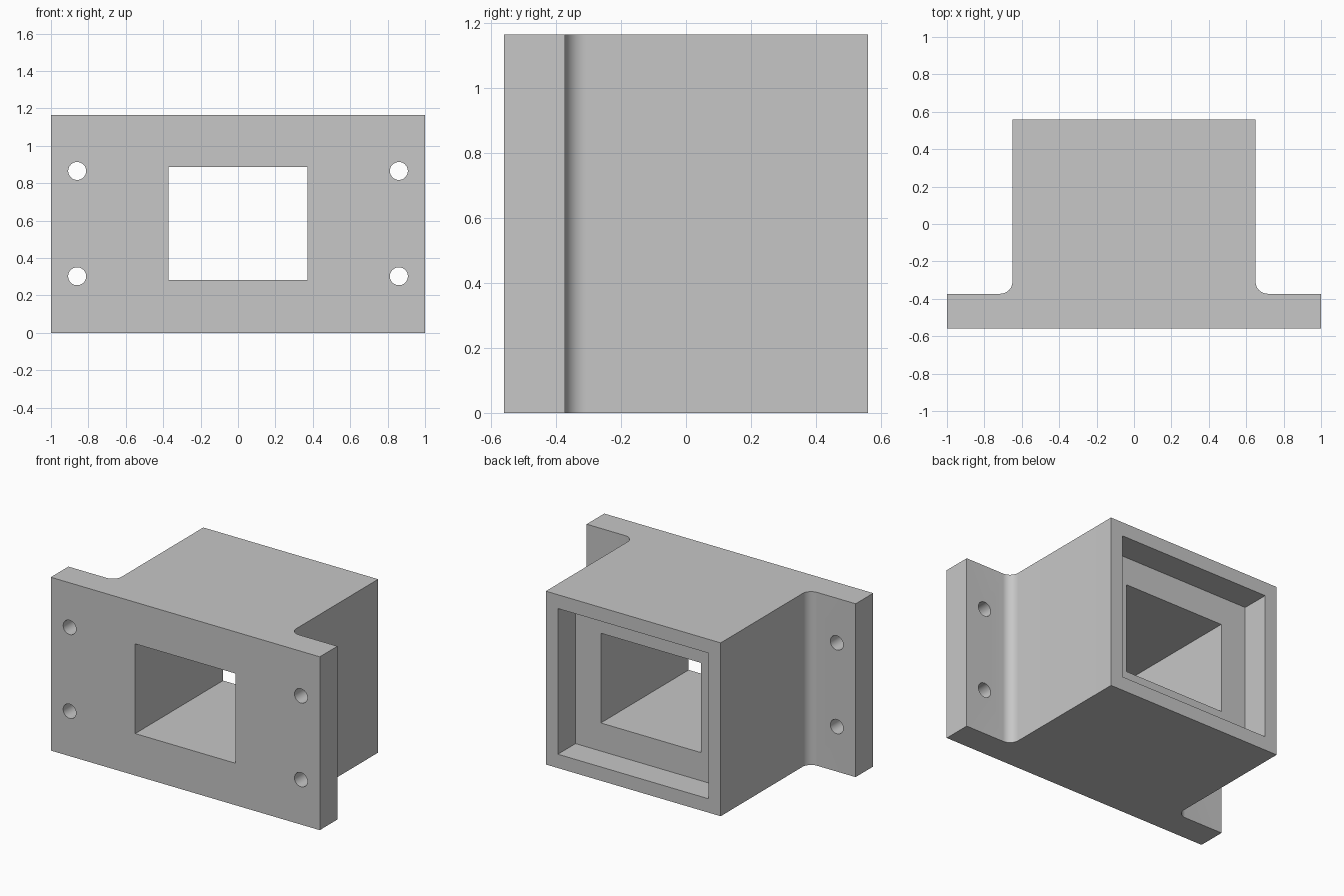
import bpy
import bmesh
from math import cos, sin, pi, radians
from mathutils import Matrix

cube = bpy.data.objects.get("Cube")
if cube:
    bpy.data.objects.remove(cube, do_unlink=True)

HEIGHT = 1.165
FRONT, BACK = -0.56, 0.56
FLANGE_BACK = -0.373
BODY = 0.65
FILLET = 0.065

grey = bpy.data.materials.new("light grey")
grey.use_nodes = True
grey.diffuse_color = (0.57, 0.57, 0.57, 1)
grey.node_tree.nodes["Principled BSDF"].inputs["Base Color"].default_value = grey.diffuse_color


def make_object(name, bm):
    bmesh.ops.recalc_face_normals(bm, faces=bm.faces)
    mesh = bpy.data.meshes.new(name)
    bm.to_mesh(mesh)
    bm.free()
    mesh.materials.append(grey)
    obj = bpy.data.objects.new(name, mesh)
    bpy.context.collection.objects.link(obj)
    return obj


def box(name, half_width, y0, y1, z0, z1):
    bm = bmesh.new()
    bmesh.ops.create_cube(bm, size=1)
    bmesh.ops.scale(bm, vec=(2 * half_width, y1 - y0, z1 - z0), verts=bm.verts)
    bmesh.ops.translate(bm, vec=(0, (y0 + y1) / 2, (z0 + z1) / 2), verts=bm.verts)
    return make_object(name, bm)


def drill(name, x, z, radius):
    bm = bmesh.new()
    place = Matrix.Translation((x, (FRONT + FLANGE_BACK) / 2, z)) @ Matrix.Rotation(pi / 2, 4, "X")
    bmesh.ops.create_cone(bm, cap_ends=True, segments=48, radius1=radius,
                          radius2=radius, depth=0.3, matrix=place)
    return make_object(name, bm)


# Flanged housing: half outline with filleted corner, mirrored and extruded upwards
steps = 12
half = [(1, FRONT), (1, FLANGE_BACK)]
for i in range(steps + 1):
    a = -pi / 2 - i / steps * pi / 2
    half.append((BODY + FILLET + FILLET * cos(a), FLANGE_BACK + FILLET + FILLET * sin(a)))
half.append((BODY, BACK))
outline = half + [(-x, y) for x, y in reversed(half)]

bm = bmesh.new()
base = bm.faces.new([bm.verts.new((x, y, 0)) for x, y in outline])
top = bmesh.ops.extrude_face_region(bm, geom=[base])["geom"]
bmesh.ops.translate(bm, vec=(0, 0, HEIGHT),
                    verts=[v for v in top if isinstance(v, bmesh.types.BMVert)])
housing = make_object("flanged_housing", bm)

# Window passage, rear recess and four mounting holes
cutters = [
    box("window_cutter", 0.372, FRONT - 0.1, BACK + 0.1, 0.282, 0.885),
    box("recess_cutter", 0.56, BACK - 0.187, BACK + 0.2, 0.093, HEIGHT - 0.093),
]
for x in (-0.86, 0.86):
    for z in (0.302, 0.865):
        cutters.append(drill("hole_cutter", x, z, 0.048))

bpy.ops.object.select_all(action="DESELECT")
housing.select_set(True)
bpy.context.view_layer.objects.active = housing
for cutter in cutters:
    cutter.hide_render = True
    mod = housing.modifiers.new(cutter.name, "BOOLEAN")
    mod.operation = "DIFFERENCE"
    mod.solver = "EXACT"
    mod.object = cutter
    bpy.ops.object.modifier_apply(modifier=mod.name)
    bpy.data.objects.remove(cutter, do_unlink=True)

bpy.ops.object.shade_smooth_by_angle(angle=radians(30))
